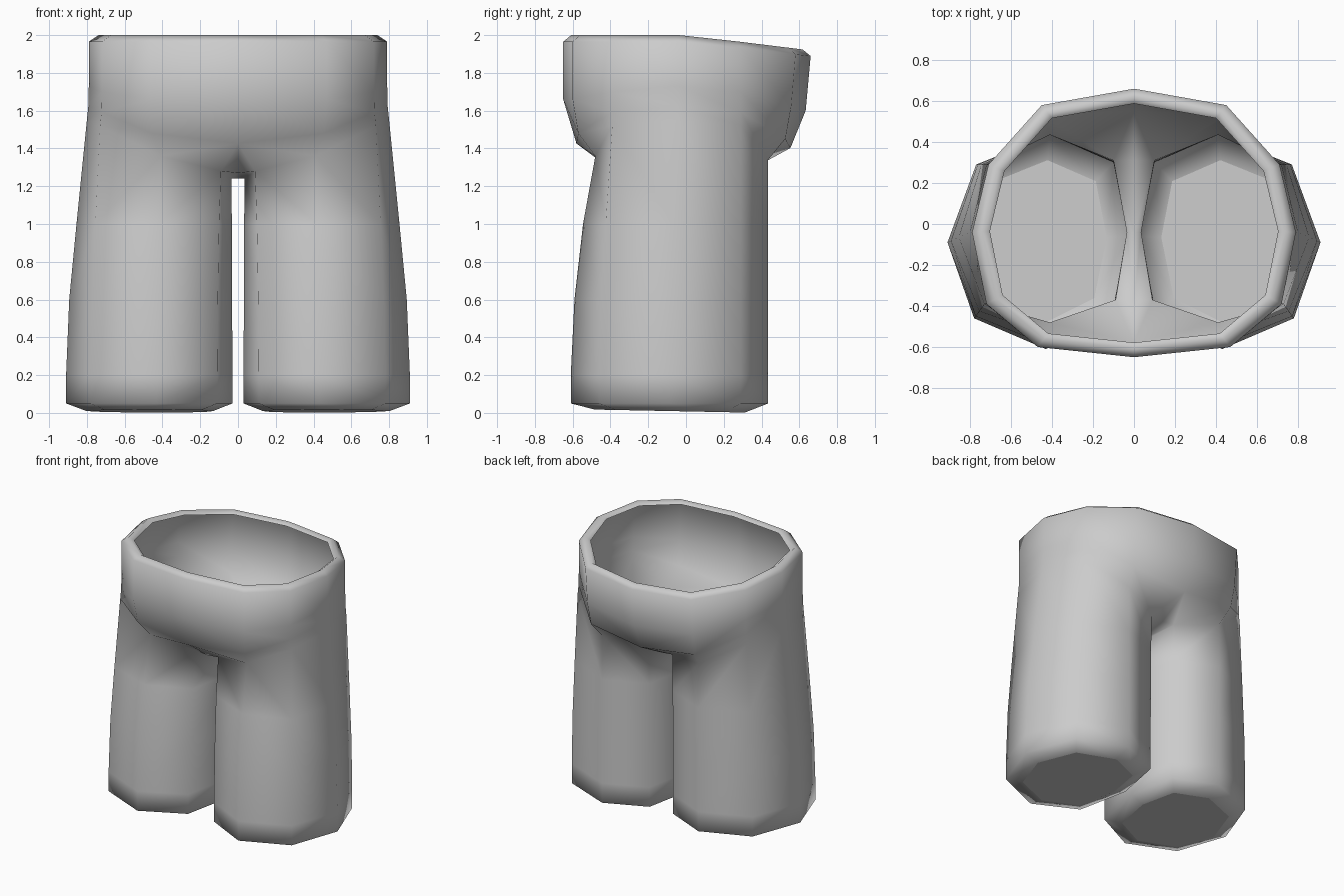
import bpy
import bmesh
from mathutils import Vector

default_cube = bpy.data.objects.get("Cube")
if default_cube:
    bpy.data.objects.remove(default_cube, do_unlink=True)

# Fabric colour
fabric = bpy.data.materials.new("grey_fabric")
fabric.use_nodes = True
grey = (0.6, 0.6, 0.6, 1)
fabric.diffuse_color = grey
fabric.node_tree.nodes["Principled BSDF"].inputs["Base Color"].default_value = grey

# Left half of the waist outline, from front centre to back centre
waist_outline = [(0, -.65), (.47, -.6), (.72, -.39), (.79, -.04),
                 (.71, .29), (.45, .58), (0, .66)]
hip_heights = [1.66, 1.66, 1.7, 1.73, 1.7, 1.62, 1.6]

# Fold where the leg meets the hips, starting at the inner front corner
fold = [Vector(p) for p in [
    (.09, -.37, 1.28), (.41, -.48, 1.36), (.73, -.39, 1.52), (.8, -.04, 1.55),
    (.72, .29, 1.52), (.41, .435, 1.34), (.1, .31, 1.28), (.035, -.04, 1.24)]]
crotch = [Vector(p) for p in [(0, -.37, 1.27), (0, -.04, 1.24), (0, .31, 1.27)]]

# Leg outline at the hem, in the same order as the fold
hem_outline = [(.11, -.45), (.43, -.61), (.78, -.46), (.91, -.09),
               (.77, .29), (.41, .435), (.1, .3), (.03, -.06)]

bm = bmesh.new()


def add_ring(points):
    return [bm.verts.new(p) for p in points]


def bridge(a, b, closed=False):
    count = len(a)
    for i in range(count if closed else count - 1):
        j = (i + 1) % count
        bm.faces.new((a[i], b[i], b[j], a[j]))


def rim_ring(scale, drop):
    return add_ring([(x * scale, y * scale, 2 - drop - .115 * max(0, y))
                     for x, y in waist_outline])


# Rolled waistband and hips
lip_inner = rim_ring(.89, .025)
lip_top = rim_ring(.935, 0)
lip_outer = rim_ring(1, .035)
hip_points = [Vector((x, y * (.96 if y > .3 else 1), z))
              for (x, y), z in zip(waist_outline, hip_heights)]
hips = add_ring(hip_points)
fold_targets = [crotch[0]] + fold[1:6] + [crotch[2]]
belly = []
for high, low in zip(hip_points, fold_targets):
    point = high.lerp(low, .25)
    point.z = high.z + (low.z - high.z) * .6
    belly.append(bm.verts.new(point))
for upper, lower in ((lip_inner, lip_top), (lip_top, lip_outer),
                     (lip_outer, hips), (hips, belly)):
    bridge(upper, lower)

# Join of hips, leg and crotch
leg_top = add_ring(fold)
front, middle, back = add_ring(crotch)
bridge(belly[1:6], leg_top[1:6])
for corners in (
        (belly[0], leg_top[0], leg_top[1], belly[1]),
        (belly[0], front, leg_top[0]),
        (belly[5], leg_top[5], leg_top[6], belly[6]),
        (belly[6], leg_top[6], back),
        (front, middle, leg_top[7], leg_top[0]),
        (middle, back, leg_top[6], leg_top[7])):
    bm.faces.new(corners)

# Leg sections down to the hem
previous = leg_top
for height, blend in ((1, .5), (.6, .85), (.2, 1), (.05, 1)):
    section = []
    for top, (x, y) in zip(fold, hem_outline):
        point = top.lerp(Vector((x, y, 0)), blend)
        point.z = height
        section.append(point)
    current = add_ring(section)
    bridge(previous, current, closed=True)
    previous = current

# Rounded hem and closed flat sole
centre = Vector((.46, -.08))
sole = []
for x, y in hem_outline:
    flat = centre.lerp(Vector((x, y)), .76)
    sole.append((flat.x, flat.y, .008 - .02 * flat.y))
sole_ring = add_ring(sole)
bridge(previous, sole_ring, closed=True)
sole_face = bm.faces.new(sole_ring)

bmesh.ops.recalc_face_normals(bm, faces=bm.faces[:])
sole_face.normal_update()
if sole_face.normal.z > 0:
    bmesh.ops.reverse_faces(bm, faces=bm.faces[:])
for face in bm.faces:
    face.smooth = face is not sole_face

mesh = bpy.data.meshes.new("trousers")
bm.to_mesh(mesh)
bm.free()
mesh.materials.append(fabric)
trousers = bpy.data.objects.new("trousers", mesh)
bpy.context.collection.objects.link(trousers)

# Right half
mirror = trousers.modifiers.new("mirror", "MIRROR")
mirror.use_clip = True
mirror.merge_threshold = .001
